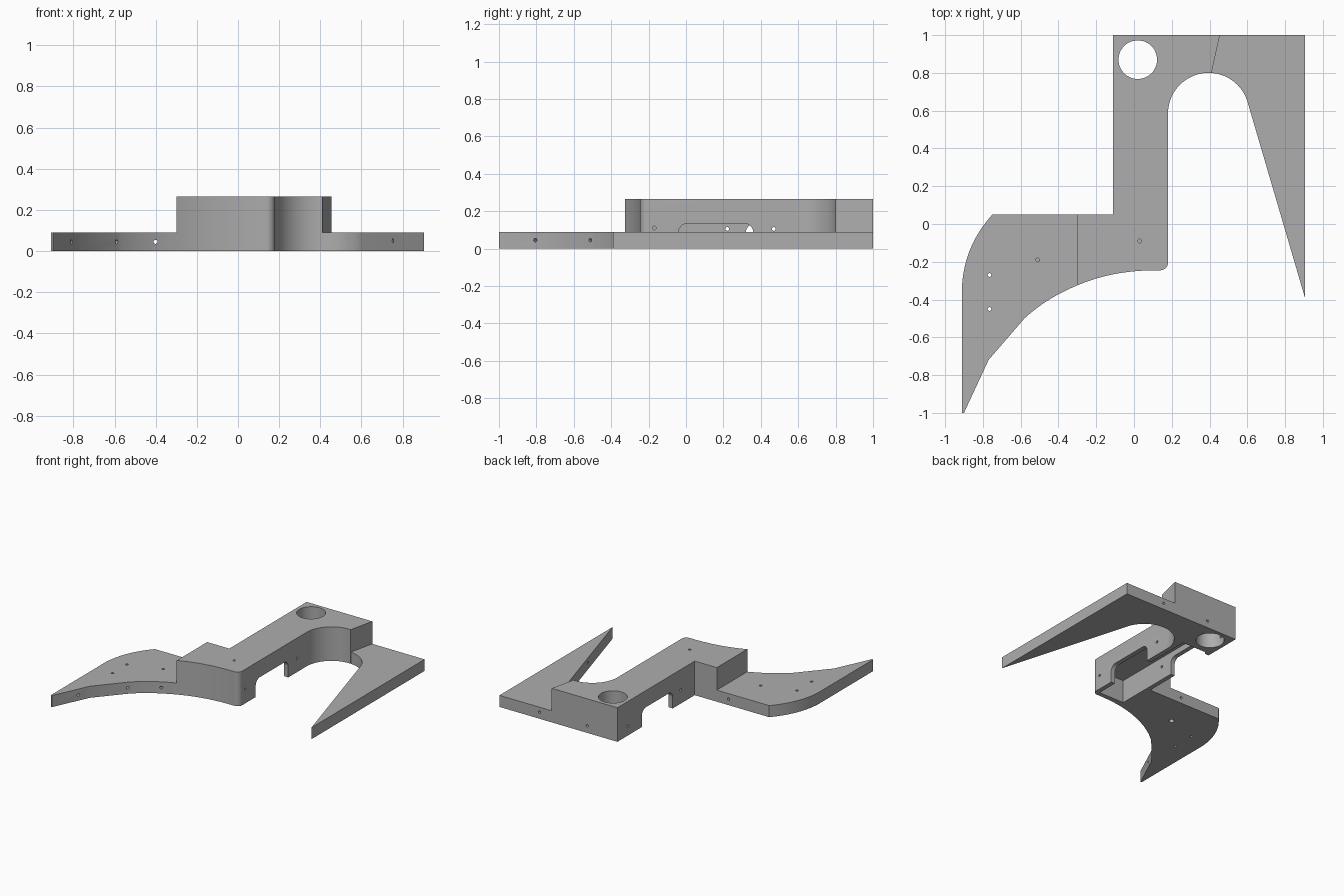
import bpy, bmesh, math
from mathutils import Vector

cube = bpy.data.objects.get("Cube")
if cube:
    bpy.data.objects.remove(cube, do_unlink=True)

LOW, HIGH = 0.09, 0.265

grey = bpy.data.materials.new("plain grey")
grey.use_nodes = True
GREY = (0.42, 0.42, 0.42, 1)
grey.diffuse_color = GREY
grey.node_tree.nodes["Principled BSDF"].inputs["Base Color"].default_value = GREY


def arc(cx, cy, r, start, end, n=24):
    angles = [math.radians(start + (end - start) * i / n) for i in range(n + 1)]
    return [(cx + r * math.cos(a), cy + r * math.sin(a)) for a in angles]


def curve(a, b, c, n=16):
    a, b, c = Vector(a), Vector(b), Vector(c)
    ts = [i / n for i in range(n + 1)]
    return [tuple(a * (1 - t) ** 2 + b * 2 * t * (1 - t) + c * t * t) for t in ts]


def make_object(name, bm):
    bmesh.ops.recalc_face_normals(bm, faces=bm.faces)
    mesh = bpy.data.meshes.new(name)
    bm.to_mesh(mesh)
    bm.free()
    mesh.materials.append(grey)
    obj = bpy.data.objects.new(name, mesh)
    bpy.context.collection.objects.link(obj)
    return obj


def prism(name, points, low, high, along_x=False):
    """Extrude a 2D outline along z, or a (y, z) outline along x."""
    bm = bmesh.new()
    place = (lambda p: (low, p[0], p[1])) if along_x else (lambda p: (p[0], p[1], low))
    face = bm.faces.new([bm.verts.new(place(p)) for p in points])
    grown = bmesh.ops.extrude_face_region(bm, geom=[face])["geom"]
    step = (high - low, 0, 0) if along_x else (0, 0, high - low)
    bmesh.ops.translate(bm, vec=step, verts=[v for v in grown if isinstance(v, bmesh.types.BMVert)])
    return make_object(name, bm)


def cut(target, cutter):
    cutter.hide_render = True
    mod = target.modifiers.new("cut", 'BOOLEAN')
    mod.operation, mod.solver, mod.object = 'DIFFERENCE', 'EXACT', cutter
    bpy.context.view_layer.objects.active = target
    bpy.ops.object.modifier_apply(modifier=mod.name)
    bpy.data.objects.remove(cutter, do_unlink=True)


def drill(target, centre, axis, depth, r=0.01, sides=16):
    """Round hole centred on a surface point, reaching depth to either side."""
    bm = bmesh.new()
    bmesh.ops.create_cone(bm, cap_ends=True, segments=sides, radius1=r, radius2=r, depth=2 * depth)
    turn = Vector(axis).to_track_quat('Z', 'Y').to_matrix()
    bmesh.ops.rotate(bm, matrix=turn, verts=bm.verts)
    bmesh.ops.translate(bm, vec=centre, verts=bm.verts)
    cut(target, make_object("drill_cutter", bm))


# Shared plan points
seam_front, seam_back = (0.41, 0.80), (0.455, 1.0)
joint = (-0.30, -0.325)
ARCH = (0.395, 0.585, 0.215)

# Tall central body
body = prism("main_body",
             curve(joint, (-0.115, -0.245), (0.12, -0.245))
             + arc(0.14, -0.205, 0.04, -90, 0, 10)
             + arc(*ARCH, 180, 86)
             + [seam_front, seam_back, (-0.11, 1.0), (-0.11, 0.05), (-0.30, 0.05)],
             0, HIGH)

# Low curved wing
wing = prism("curved_wing",
             curve((-0.58, -0.5), (-0.46, -0.39), joint)
             + [(-0.30, 0.05)]
             + curve((-0.75, 0.05), (-0.895, -0.11), (-0.91, -0.32))
             + [(-0.91, -1.0), (-0.90, -1.0), (-0.77, -0.72)],
             0, LOW)

# Low pointed blade
blade = prism("pointed_blade",
              [seam_back, seam_front] + arc(*ARCH, 85, 16.6)
              + [(0.905, -0.39), (0.905, 1.0)],
              0, LOW)

# Hollow underside of the body
cut(body, prism("pocket_cutter",
                [(-0.075, -0.21), (0.145, -0.21), (0.145, 0.72), (-0.075, 0.72)], -0.1, 0.18))

# Rounded notches, one through each long wall
for y0, y1, x0, x1 in ((-0.04, 0.36, 0.10, 0.25), (0.32, 0.70, -0.2, -0.03)):
    outline = ([(y0, -0.1), (y1, -0.1)] + arc(y1 - 0.05, 0.085, 0.05, 0, 90, 10)
               + arc(y0 + 0.05, 0.085, 0.05, 90, 180, 10))
    cut(body, prism("notch_cutter", outline, x0, x1, along_x=True))

# Large round opening and small body holes
X, Y, Z = (1, 0, 0), (0, 1, 0), (0, 0, 1)
drill(body, (0.02, 0.87, 0.1), Z, 0.4, 0.102, 48)
for centre, axis in (((0.03, -0.09, HIGH), Z), ((0.18, -0.17, 0.11), X),
                     ((0.18, 0.47, 0.105), X), ((-0.11, 0.22, 0.105), X),
                     ((-0.11, 0.87, 0.07), X), ((0.15, 1.0, 0.055), Y)):
    drill(body, centre, axis, 0.05)

# Wing holes
for y in (-0.27, -0.45):
    drill(wing, (-0.765, y, 0.04), Z, 0.1)
drill(wing, (-0.51, -0.19, LOW), Z, 0.04)
drill(wing, (-0.51, -0.19, 0), Z, 0.03, 0.02)
drill(wing, (-0.40, -0.15, 0.045), Y, 0.4)
drill(wing, (-0.81, -0.806, 0.045), (0.9, -0.42, 0), 0.04)
drill(wing, (-0.59, -0.512, 0.045), (0.75, -0.66, 0), 0.05)

# Blade holes
drill(blade, (0.56, 1.0, 0.05), Y, 0.05)
drill(blade, (0.75, 0.13, 0.05), (0.958, 0.286, 0), 0.04)

# Smooth the curved walls, keep the corners crisp
bpy.ops.object.select_all(action='DESELECT')
for obj in (body, wing, blade):
    obj.select_set(True)
bpy.context.view_layer.objects.active = body
bpy.ops.object.shade_smooth_by_angle(angle=math.radians(25))
